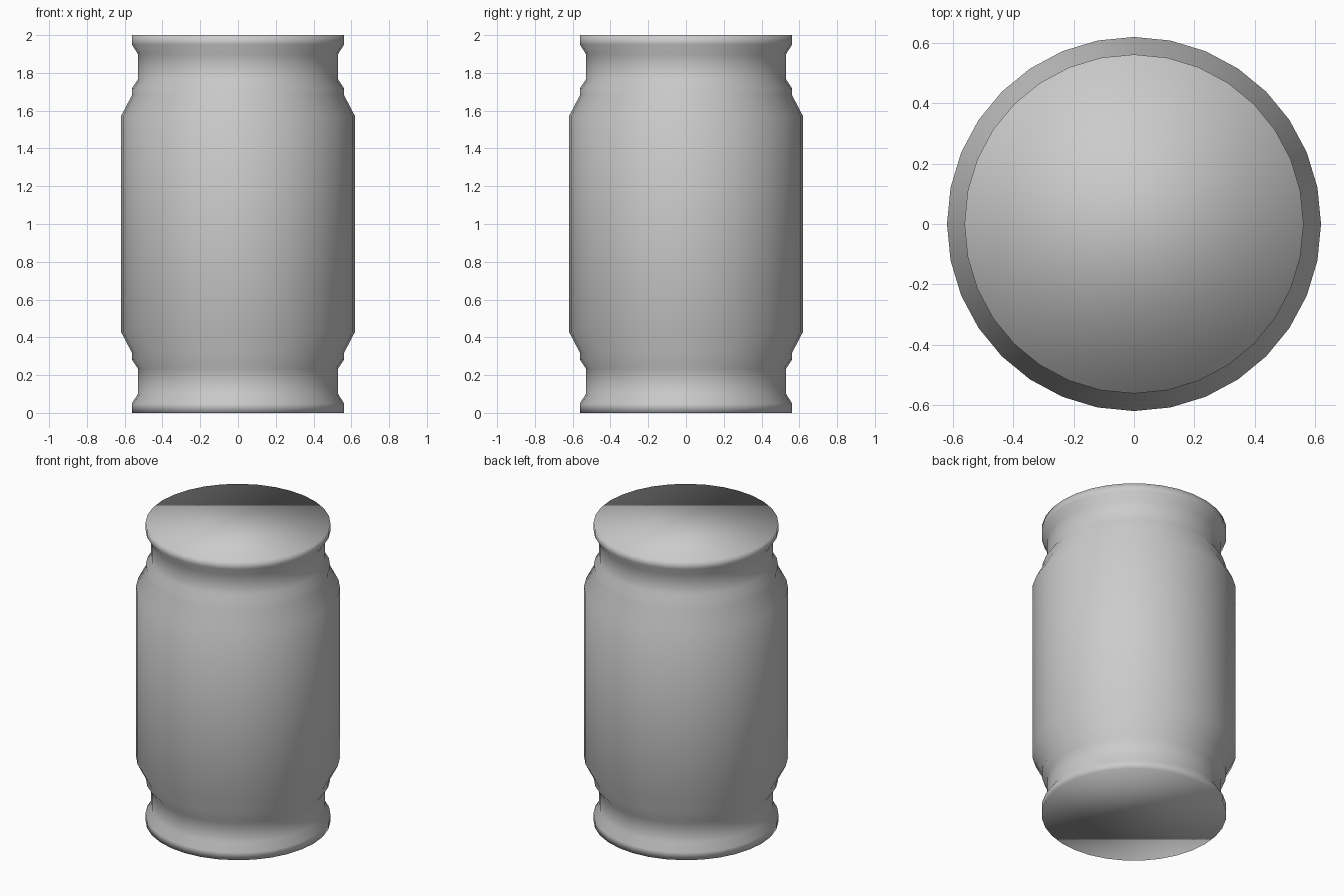
import bpy
import bmesh
from math import cos, sin, tau

if "Cube" in bpy.data.objects:
    bpy.data.objects.remove(bpy.data.objects["Cube"])

SIDES = 32

# Lower half of the outline (radius, height); the upper half mirrors it about z = 1
lower = [(0.562, 0.0), (0.562, 0.05), (0.53, 0.10), (0.53, 0.235),
         (0.56, 0.28), (0.56, 0.315), (0.62, 0.43)]
profile = lower + [(r, 2.0 - z) for r, z in reversed(lower)]

# Turned body: one ring of vertices per profile point
bm = bmesh.new()
rings = [[bm.verts.new((r * cos(tau * i / SIDES), r * sin(tau * i / SIDES), z))
          for i in range(SIDES)] for r, z in profile]
for low, high in zip(rings, rings[1:]):
    for i in range(SIDES):
        j = (i + 1) % SIDES
        bm.faces.new((low[i], low[j], high[j], high[i]))

# Flat end caps
bm.faces.new(rings[-1])
bm.faces.new(rings[0][::-1])

# Smooth shading over the whole barrel, rims included
for face in bm.faces:
    face.smooth = True

mesh = bpy.data.meshes.new("barrel")
bm.to_mesh(mesh)
bm.free()
barrel = bpy.data.objects.new("barrel", mesh)
bpy.context.collection.objects.link(barrel)
